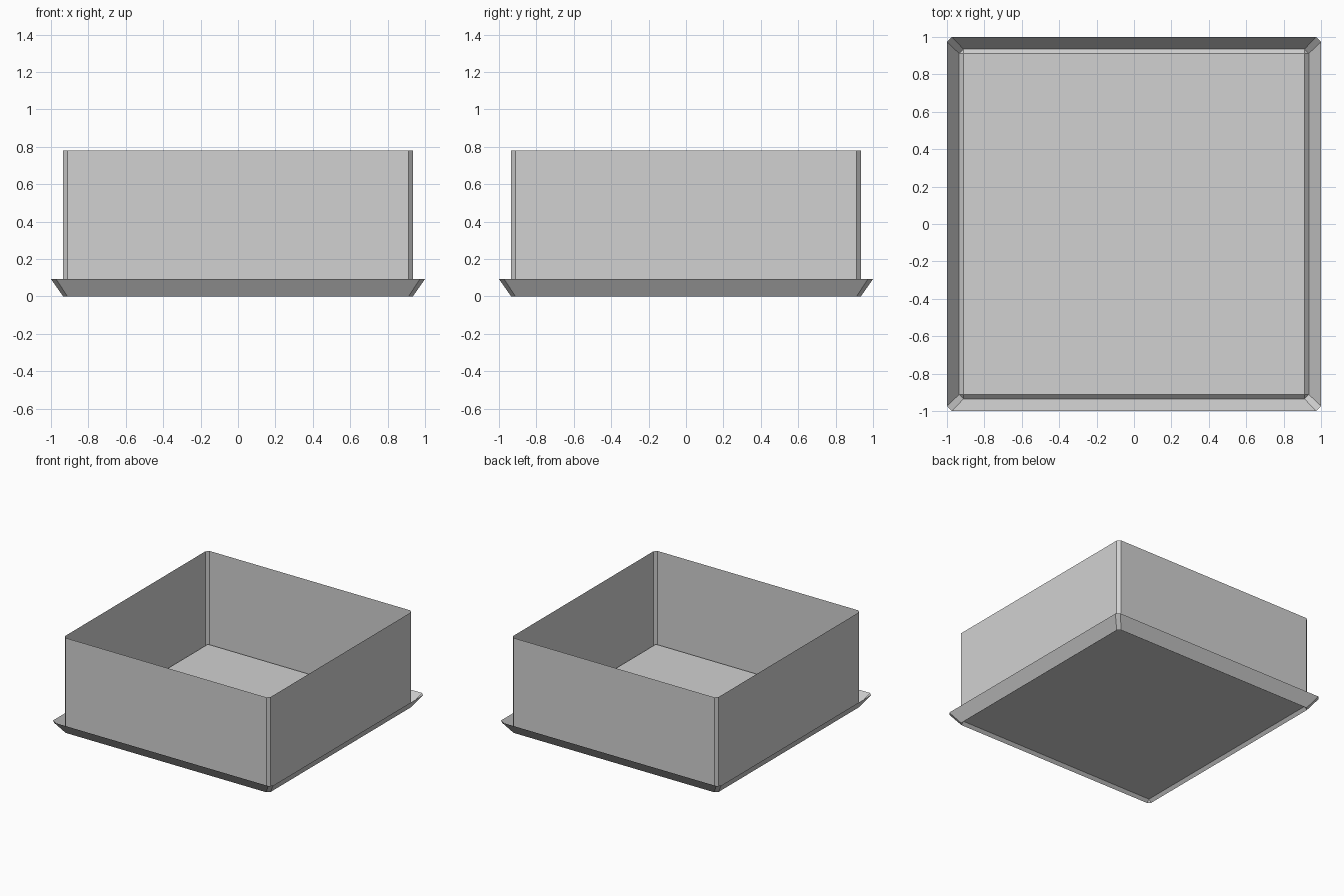
import bpy
import bmesh

cube = bpy.data.objects.get("Cube")
if cube:
    bpy.data.objects.remove(cube, do_unlink=True)

HALF = 0.935      # half width of the box
CHAMFER = 0.023   # cut at the corners and floor edge
WALL_TOP = 0.78
RIM_TOP = 0.093

grey = bpy.data.materials.new("plain grey")
grey.use_nodes = True
colour = (0.64, 0.64, 0.64, 1)
grey.diffuse_color = colour
grey.node_tree.nodes["Principled BSDF"].inputs["Base Color"].default_value = colour


def ring(bm, half, cut, z):
    """Square loop with cut corners, two vertices per corner, counterclockwise."""
    inner = half - cut
    points = []
    for sx, sy in ((1, 1), (-1, 1), (-1, -1), (1, -1)):
        pair = [(sx * half, sy * inner, z), (sx * inner, sy * half, z)]
        points += pair if sx * sy > 0 else pair[::-1]
    return [bm.verts.new(p) for p in points]


def bridge(bm, low, high):
    for i in range(len(low)):
        j = (i + 1) % len(low)
        bm.faces.new((low[i], low[j], high[j], high[i]))


def finish(bm, name):
    mesh = bpy.data.meshes.new(name)
    bm.to_mesh(mesh)
    bm.free()
    mesh.materials.append(grey)
    bpy.context.collection.objects.link(bpy.data.objects.new(name, mesh))


# Upright walls and flared rim: thin open bands rising from the base loop
for name, half, cut, top in (("walls", HALF, CHAMFER, WALL_TOP),
                             ("flared_rim", 1.0, 0.027, RIM_TOP)):
    bm = bmesh.new()
    bridge(bm, ring(bm, HALF, CHAMFER, 0), ring(bm, half, cut, top))
    finish(bm, name)

# Slightly raised floor with sloping edges and small corner triangles
bm = bmesh.new()
edge = ring(bm, HALF, CHAMFER, 0)
raised = ring(bm, HALF - CHAMFER, 0, CHAMFER)
bridge(bm, edge, raised)
bm.faces.new(raised)
bmesh.ops.remove_doubles(bm, verts=bm.verts, dist=0.0001)
finish(bm, "floor")
